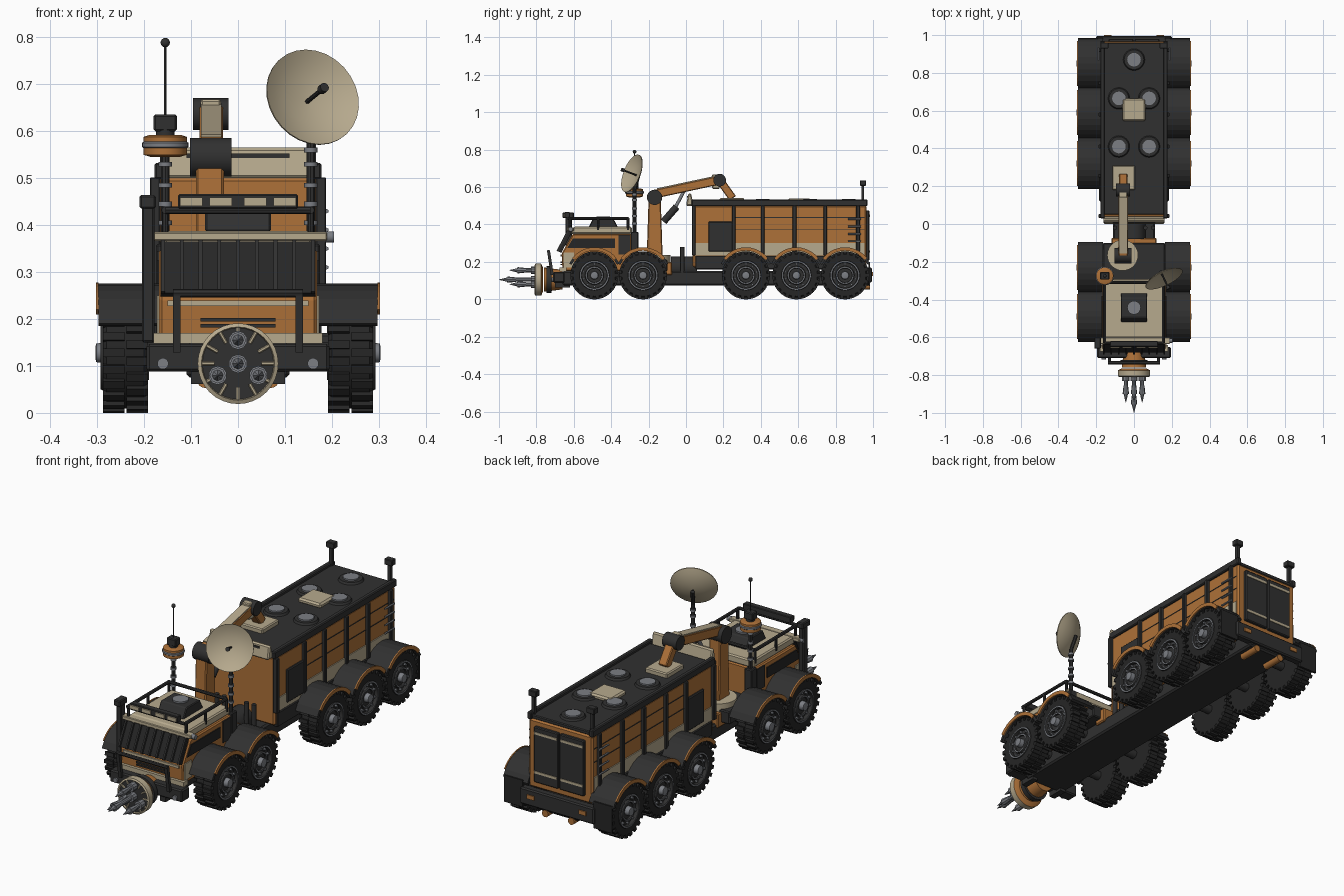
import bpy, bmesh, math
from mathutils import Vector, Matrix

cube = bpy.data.objects.get("Cube")
if cube:
    bpy.data.objects.remove(cube, do_unlink=True)


def material(name, r, g, b):
    m = bpy.data.materials.new(name)
    m.use_nodes = True
    m.diffuse_color = (r, g, b, 1)
    m.node_tree.nodes["Principled BSDF"].inputs["Base Color"].default_value = (r, g, b, 1)
    return m


ORANGE = material("burnt orange paint", .42, .165, .04)
TAN = material("tan panel", .47, .4, .27)
DARK = material("charcoal metal", .03, .03, .03)
BLACK = material("black rubber", .019, .019, .019)
GREY = material("steel grey", .2, .21, .23)
SIDES = (("left", 1), ("right", -1))


def finish(name, bm, mats, smooth=False, bevel=0):
    bmesh.ops.recalc_face_normals(bm, faces=bm.faces)
    me = bpy.data.meshes.new(name)
    bm.to_mesh(me)
    bm.free()
    for m in mats:
        me.materials.append(m)
    if smooth:
        for p in me.polygons:
            p.use_smooth = True
        me.set_sharp_from_angle(angle=math.radians(35))
    ob = bpy.data.objects.new(name, me)
    bpy.context.scene.collection.objects.link(ob)
    if bevel:
        mod = ob.modifiers.new("bevel", 'BEVEL')
        mod.width, mod.segments = bevel, 1
    return ob


def box(name, x, y, z, mat, bevel=0):
    """Box from three (low, high) ranges."""
    bm = bmesh.new()
    lo, hi = Vector(t[0] for t in (x, y, z)), Vector(t[1] for t in (x, y, z))
    bmesh.ops.create_cube(bm, size=1, matrix=Matrix.Translation((lo + hi) / 2) @ Matrix.Diagonal((*(hi - lo), 1)))
    return finish(name, bm, [mat], bevel=bevel)


def add_cone(bm, a, b, r1, r2, seg):
    a, b = Vector(a), Vector(b)
    rot = (b - a).to_track_quat('Z', 'Y').to_matrix().to_4x4()
    return bmesh.ops.create_cone(bm, cap_ends=True, segments=seg, radius1=r1, radius2=r2, depth=(b - a).length,
                                 matrix=Matrix.Translation((a + b) / 2) @ rot)["verts"]


def rod(name, a, b, r, mat, r2=None, seg=16):
    bm = bmesh.new()
    add_cone(bm, a, b, r, r if r2 is None else r2, seg)
    return finish(name, bm, [mat], smooth=seg > 6)


def prism(name, pts, x, mat, bevel=0):
    """Side profile of (y, z) points pushed across the x range."""
    bm = bmesh.new()
    f = bm.faces.new([bm.verts.new((x[0], *p)) for p in pts])
    moved = bmesh.ops.extrude_face_region(bm, geom=[f])["geom"]
    bmesh.ops.translate(bm, vec=(x[1] - x[0], 0, 0), verts=[v for v in moved if isinstance(v, bmesh.types.BMVert)])
    return finish(name, bm, [mat], bevel=bevel)


def beam(name, x, a, b, w, h, mat, lift=0):
    """Rectangular bar between two (y, z) points."""
    a, b = Vector((x, *a)), Vector((x, *b))
    d = b - a
    bm = bmesh.new()
    bmesh.ops.create_cube(bm, size=1, matrix=Matrix.Translation((a + b) / 2)
                          @ Matrix.Rotation(math.atan2(d.z, d.y), 4, 'X')
                          @ Matrix.Translation((0, 0, lift)) @ Matrix.Diagonal((w, d.length, h, 1)))
    return finish(name, bm, [mat], bevel=.004 if h > .02 else 0)


def both(x):
    """Mirrored x ranges for the two sides."""
    return [(n, s, tuple(sorted((s * x[0], s * x[1])))) for n, s in SIDES]


def lathe(name, profile, mats, rule, seg=32):
    """Spin (radius, height) points round z; rule picks a material per profile step."""
    bm = bmesh.new()
    rings = [[bm.verts.new((r * math.cos(t), r * math.sin(t), h))
              for t in (math.tau * i / seg for i in range(seg))] for r, h in profile]
    for k in range(len(rings) - 1):
        for i in range(seg):
            j = (i + 1) % seg
            bm.faces.new((rings[k][i], rings[k][j], rings[k + 1][j], rings[k + 1][i])).material_index = rule(k)
    bm.faces.new(rings[0])
    bm.faces.new(rings[-1]).material_index = rule(len(rings) - 2)
    return finish(name, bm, mats, smooth=True)


# Wheel: tyre, staggered lugs, rim ring, hub and bolts, with its axis along x
def wheel_mesh():
    tyre = lathe("wheel", [(.09, -.048), (.112, -.048), (.119, -.04), (.119, .04), (.112, .048), (.08, .048),
                           (.078, .053), (.07, .053), (.068, .036), (.05, .036), (.047, .048), (.04, .048),
                           (.038, .04), (.022, .04), (.02, .062), (.012, .064)],
                 [BLACK, DARK, GREY], lambda k: 0 if k < 5 else 2 if k in (6, 10, 13, 14) else 1)
    bm = bmesh.new()
    bm.from_mesh(tyre.data)
    for i in range(44):
        t, side = math.tau * i / 44, 1 if i % 2 else -1
        m = Matrix.Rotation(t, 4, 'Z') @ Matrix.Translation((.118, 0, side * .025)) @ Matrix.Diagonal((.02, .018, .046, 1))
        bmesh.ops.create_cube(bm, size=1, matrix=m)
    for i in range(10):
        c = Vector((.06 * math.cos(i * math.tau / 10), .06 * math.sin(i * math.tau / 10), .034))
        for v in add_cone(bm, c, c + Vector((0, 0, .012)), .006, .006, 6):
            for f in v.link_faces:
                f.material_index = 2
    bmesh.ops.rotate(bm, cent=(0, 0, 0), matrix=Matrix.Rotation(math.pi / 2, 3, 'Y'), verts=bm.verts)
    bm.to_mesh(tyre.data)
    bm.free()
    me = tyre.data
    bpy.data.objects.remove(tyre)
    return me


def arc(cy, r, lo=25, hi=155, n=10):
    return [(cy + r * math.cos(t), .128 + r * math.sin(t))
            for t in (math.radians(lo + (hi - lo) * i / n) for i in range(n + 1))]


wheel = wheel_mesh()
for n, y in enumerate((-.49, -.23, .32, .59, .85), 1):
    rod(f"axle_{n}", (-.22, y, .128), (.22, y, .128), .022, DARK)
    for side, s, xr in both((.165, .297)):
        ob = bpy.data.objects.new(f"{side}_wheel_{n}", wheel)
        ob.location = (s * .24, y, .128)
        ob.rotation_euler.z = 0 if s > 0 else math.pi
        bpy.context.scene.collection.objects.link(ob)
        prism(f"{side}_fender_{n}", arc(y, .148) + arc(y, .134)[::-1], xr, DARK)
        prism(f"{side}_fender_trim_{n}", arc(y, .15, 38, 142) + arc(y, .132, 38, 142)[::-1],
              tuple(sorted((s * .297, s * .303))), ORANGE)

# Chassis and coupling
box("chassis", (-.11, .11), (-.66, .98), (.075, .15), DARK, .008)
rod("coupling", (0, -.08, .17), (0, .06, .17), .06, DARK)
for x in (-.1, -.06, .06, .1):
    rod("coupling_hose", (x, -.02, .14), (x, -.02, .28), .011, DARK)

# Cab body
prism("cab_body", [(-.66, .15), (-.665, .245), (-.605, .35), (-.29, .35), (-.29, .15)], (-.168, .168), ORANGE, .006)
prism("cab_roof", [(-.615, .35), (-.6, .388), (-.29, .388), (-.29, .35)], (-.158, .158), TAN, .006)
box("front_visor", (-.19, .19), (-.635, -.6), (.366, .385), TAN, .003)
beam("windshield", 0, (-.67, .25), (-.615, .36), .33, .016, BLACK, .004)
for i in range(9):
    beam("windshield_slat", -.16 + i * .04, (-.674, .25), (-.616, .362), .008, .012, DARK, .014)
box("nose_tan_lip", (-.15, .15), (-.672, -.64), (.228, .24), TAN)
box("nose_tan_sill", (-.18, .18), (-.675, -.64), (.148, .17), TAN)
for z in (.182, .195):
    box("nose_vent", (-.08, .08), (-.67, -.65), (z, z + .007), DARK)
for side, s, xr in both((.166, .173)):
    prism(f"{side}_cab_window", [(-.635, .275), (-.605, .325), (-.38, .325), (-.38, .275)], xr, BLACK)
    box(f"{side}_cab_rear_panel", xr, (-.36, -.3), (.24, .345), DARK)
    box(f"{side}_cab_sill", xr, (-.655, -.6), (.17, .25), TAN)
    rod(f"{side}_marker_lamp", (s * .185, -.617, .375), (s * .205, -.617, .375), .012, GREY)
    # Roof rail
    rod(f"{side}_roof_rail", (s * .155, -.63, .432), (s * .155, -.31, .432), .008, DARK, seg=8)
    for y in (-.62, -.47, -.31):
        rod(f"{side}_rail_post", (s * .155, y, .37), (s * .155, y, .432), .007, DARK, seg=8)
rod("rear_roof_rail", (-.155, -.31, .432), (.155, -.31, .432), .008, DARK, seg=8)
rod("front_roof_rail", (-.155, -.63, .432), (.155, -.63, .432), .008, DARK, seg=8)
box("light_bar", (-.128, .128), (-.65, -.62), (.435, .466), DARK, .003)
for x in (-.1, -.037, .037, .1):
    box("roof_lamp", (x - .024, x + .024), (-.656, -.64), (.441, .459), TAN)
prism("roof_hatch", [(-.52, .386), (-.495, .435), (-.39, .435), (-.365, .386)], (-.07, .07), DARK, .004)
rod("hatch_cap", (0, -.443, .43), (0, -.443, .443), .036, GREY, seg=20)

# Bumper, guard bar, snorkel
box("front_bumper", (-.195, .195), (-.71, -.65), (.088, .147), DARK, .006)
for side, s, xr in both((.12, .14)):
    rod(f"{side}_head_lamp", (s * .16, -.718, .105), (s * .16, -.7, .105), .012, GREY)
    beam(f"{side}_guard_post", s * .13, (-.715, .13), (-.735, .258), .016, .016, DARK)
    box(f"{side}_tow_foot", tuple(sorted((s * .07, s * .1))), (-.7, -.62), (.062, .1), DARK)
rod("guard_crossbar", (-.138, -.735, .255), (.138, -.735, .255), .009, DARK, seg=8)
box("snorkel_pipe", (-.205, -.178), (-.645, -.61), (.15, .44), DARK, .004)
box("snorkel_cap", (-.21, -.175), (-.66, -.6), (.435, .464), DARK, .004)

# Drill head
rod("drill_motor", (0, -.66, .105), (0, -.76, .105), .052, ORANGE, r2=.065, seg=24)
rod("drill_gearbox", (0, -.72, .105), (0, -.745, .105), .072, DARK, seg=24)
drill = lathe("drill_plate", [(.065, 0), (.086, .01), (.086, .04), (.078, .044), (.076, .036), (.01, .036)],
              [ORANGE, TAN, DARK], lambda k: 0 if k == 0 else 1 if k < 4 else 2)
drill.location, drill.rotation_euler = (0, -.765, .105), (math.pi / 2, 0, 0)
spots = [(0, 0, -1.0)] + [(.05 * math.cos(a), .05 * math.sin(a), -.945)
                          for a in (math.radians(d) for d in (90, 210, 330))]
for x, z, tip in spots:
    z += .105
    rod("drill_socket", (x, -.795, z), (x, -.83, z), .02, GREY, seg=10)
    rod("drill_shaft", (x, -.82, z), (x, tip + .06, z), .011, GREY, seg=10)
    rod("drill_flute", (x, tip + .09, z), (x, tip + .045, z), .012, GREY, r2=.017, seg=8)
    rod("drill_tip", (x, tip + .05, z), (x, tip, z), .013, GREY, r2=.001, seg=8)
for i in range(12):
    a = i * math.tau / 12
    d = Vector((math.cos(a), 0, math.sin(a)))
    c = Vector((0, -.802, .105))
    rod("drill_plate_tooth", c + d * .05, c + d * .08, .004, TAN, seg=6)

# Rear deck of the cab and the masts
box("arm_deck", (-.165, .165), (-.3, -.1), (.15, .212), DARK, .005)
box("arm_deck_skirt", (-.12, .12), (-.14, -.075), (.13, .2), ORANGE, .005)
for side, s in SIDES:
    x = s * .155
    rod(f"{side}_mast", (x, -.275, .2), (x, -.275, .59), .01, DARK, seg=10)
    box(f"{side}_mast_base", (x - .02, x + .02), (-.295, -.255), (.2, .36), DARK, .004)
    for z in (.4, .44, .48, .525, .555):
        rod(f"{side}_mast_ring", (x, -.275, z), (x, -.275, z + .01), .014, GREY, seg=12)
beacon = lathe("beacon", [(.03, .545), (.046, .55), (.046, .564), (.05, .567), (.05, .575), (.046, .578),
                          (.046, .588), (.035, .592)], [ORANGE, GREY], lambda k: 1 if k in (2, 3, 4) else 0, 24)
beacon.location = (-.155, -.275, 0)
rod("beacon_neck", (-.155, -.275, .59), (-.155, -.275, .605), .02, DARK)
box("antenna_box", (-.18, -.13), (-.295, -.255), (.6, .636), DARK, .004)
rod("antenna", (-.155, -.275, .63), (-.155, -.275, .79), .003, DARK, seg=6)
bm = bmesh.new()
bmesh.ops.create_uvsphere(bm, u_segments=12, v_segments=8, radius=.01, matrix=Matrix.Translation((-.155, -.275, .789)))
finish("antenna_ball", bm, [DARK], smooth=True)

# Dish
aim = Vector((.4, -.85, .33)).normalized()
hub = Vector((.146, -.262, .662))
dish = lathe("dish", [(.012, 0), (.05, .006), (.085, .018), (.107, .03), (.107, .034), (.085, .022), (.05, .01), (.01, .004)],
             [TAN], lambda k: 0, 28)
dish.location, dish.rotation_mode = hub, 'QUATERNION'
dish.rotation_quaternion = aim.to_track_quat('Z', 'Y')
rod("dish_feed", hub, hub + aim * .09, .005, DARK, seg=8)
rod("dish_receiver", hub + aim * .08, hub + aim * .096, .01, DARK, seg=12)
rod("dish_mount", (.155, -.275, .585), hub - aim * .01, .009, DARK, seg=8)

# Crane arm
rod("arm_turntable", (-.06, -.165, .2), (-.06, -.165, .238), .082, TAN, seg=28)
prism("arm_column", [(-.21, .23), (-.2, .54), (-.135, .54), (-.125, .23)], (-.09, -.03), ORANGE, .005)
rod("arm_shoulder", (-.102, -.168, .545), (-.014, -.168, .545), .041, DARK, seg=20)
beam("upper_arm", -.057, (-.168, .562), (.18, .637), .05, .046, ORANGE)
beam("upper_arm_top_plate", -.057, (-.15, .566), (.15, .63), .044, .008, TAN, .024)
rod("arm_elbow", (-.096, .18, .637), (-.02, .18, .637), .034, DARK, seg=20)
box("elbow_front_plate", (-.08, -.036), (.14, .18), (.59, .668), TAN, .004)
beam("forearm", -.057, (.18, .637), (.25, .54), .044, .042, ORANGE)
rod("lift_cylinder", (-.057, -.12, .415), (-.057, -.05, .495), .019, DARK)
rod("lift_rod", (-.057, -.06, .485), (-.057, -.01, .58), .009, GREY)

# Container
box("container", (-.172, .172), (.035, .965), (.17, .502), ORANGE, .008)
box("container_roof", (-.172, .172), (.05, .96), (.5, .52), DARK, .004)
prism("front_bulkhead", [(.0, .5), (.012, .565), (.028, .565), (.04, .5)], (-.162, .162), TAN, .006)
box("bulkhead_slot", (-.11, .11), (.005, .02), (.543, .553), DARK)
for side, s, xr in both((.155, .178)):
    box(f"{side}_roof_edge", xr, (.03, .97), (.498, .533), DARK, .004)
    box(f"{side}_lower_band", tuple(sorted((s * .17, s * .177))), (.04, .955), (.235, .3), TAN)
    box(f"{side}_skirt", tuple(sorted((s * .15, s * .178))), (.05, .96), (.16, .232), DARK, .004)
    box(f"{side}_door", tuple(sorted((s * .17, s * .184))), (.12, .25), (.255, .415), DARK, .004)
    for y in (.042, .255, .41, .58, .745, .92):
        box(f"{side}_rib", tuple(sorted((s * .165, s * .188))), (y - .01, y + .01), (.235, .502), DARK, .003)
    for z in (.37, .435):
        box(f"{side}_panel_seam", tuple(sorted((s * .17, s * .174))), (.26, .955), (z, z + .004), DARK)
    for z in (.31, .35, .39, .43):
        rod(f"{side}_ladder_rung", (s * .188, .865, z), (s * .188, .935, z), .005, GREY, seg=6)
    box(f"{side}_camera_post", tuple(sorted((s * .15, s * .166))), (.937, .953), (.5, .62), DARK)
    box(f"{side}_camera", tuple(sorted((s * .135, s * .178))), (.93, .962), (.607, .636), DARK, .003)
    # Rear doors, lamps, exhausts
    box(f"{side}_rear_door", tuple(sorted((s * .003, s * .135))), (.96, .98), (.205, .475), DARK, .004)
    for z in (.25, .44):
        box(f"{side}_door_stripe", tuple(sorted((s * .01, s * .13))), (.975, .983), (z, z + .012), TAN)
    box(f"{side}_rear_lamp", tuple(sorted((s * .12, s * .16))), (.99, 1.0), (.125, .145), ORANGE)
    rod(f"{side}_exhaust", (s * .07, .88, .07), (s * .07, .985, .07), .017, ORANGE)
    box(f"{side}_mud_flap", tuple(sorted((s * .19, s * .29))), (.975, .985), (.07, .2), BLACK)
box("rear_bumper", (-.2, .2), (.955, .995), (.09, .17), DARK, .006)

# Roof fittings
for x, y in ((0, .87), (-.08, .665), (.08, .665), (-.08, .41), (.08, .41)):
    rod("roof_port_ring", (x, y, .515), (x, y, .53), .06, DARK, r2=.052, seg=24)
    rod("roof_port", (x, y, .525), (x, y, .537), .036, GREY, seg=20)
box("roof_vent", (-.062, .062), (.545, .665), (.515, .54), TAN, .008)
box("arm_rest", (-.115, .005), (.18, .31), (.515, .542), TAN, .005)
